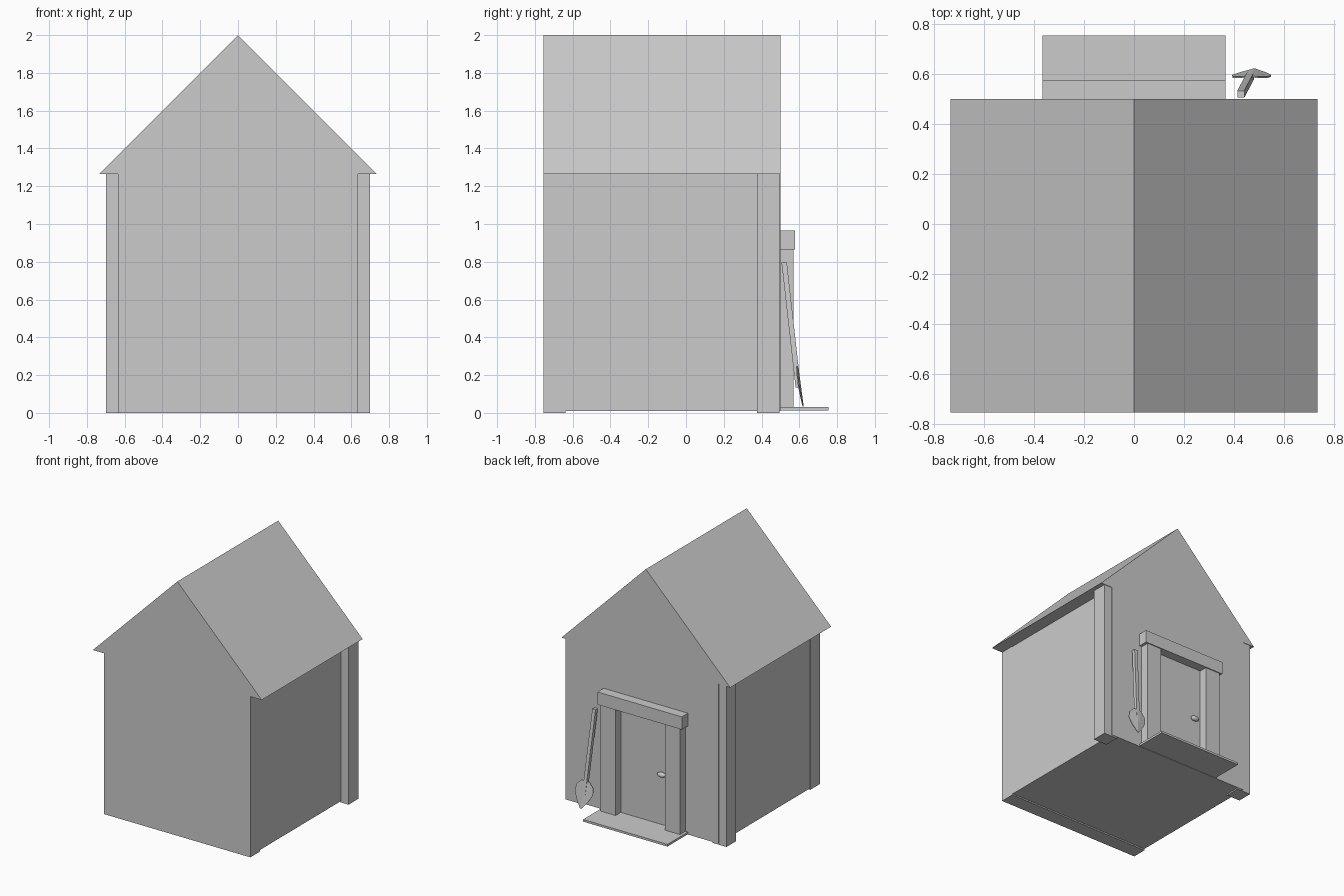
import bpy, bmesh
from mathutils import Vector

if "Cube" in bpy.data.objects:
    bpy.data.objects.remove(bpy.data.objects["Cube"])


def finish(name, bm):
    bmesh.ops.recalc_face_normals(bm, faces=bm.faces[:])
    me = bpy.data.meshes.new(name)
    bm.to_mesh(me)
    bm.free()
    ob = bpy.data.objects.new(name, me)
    bpy.context.collection.objects.link(ob)
    return ob


def box(name, x, y, z):
    bm = bmesh.new()
    bmesh.ops.create_cube(bm, size=1)
    for v in bm.verts:
        for i, r in enumerate((x, y, z)):
            v.co[i] = r[1] if v.co[i] > 0 else r[0]
    return finish(name, bm)


def extrude(name, points, offset):
    bm = bmesh.new()
    f = bm.faces.new([bm.verts.new(p) for p in points])
    new = bmesh.ops.extrude_face_region(bm, geom=[f], use_keep_orig=True)["geom"]
    bmesh.ops.translate(bm, vec=offset,
                        verts=[v for v in new if isinstance(v, bmesh.types.BMVert)])
    return finish(name, bm)


FRONT, BACK, EAVE = -0.755, 0.5, 1.265

# Shed body and the thicker front wall that reaches the ground
box("shed_body", (-0.633, 0.633), (-0.637, BACK), (0.01, EAVE))
box("front_wall", (-0.636, 0.636), (FRONT, -0.637), (0, EAVE))

# Solid gable roof
extrude("roof", [(-0.735, FRONT, EAVE), (0.735, FRONT, EAVE), (0, FRONT, 2)],
        (0, BACK - FRONT, 0))

# Corner posts and door jambs, mirrored left and right
for side, s in (("left", -1), ("right", 1)):
    box(side + "_corner_post", sorted((s * 0.58, s * 0.70)), (0.375, 0.496), (0, EAVE))
    box(side + "_door_jamb", sorted((s * 0.215, s * 0.345)), (0.49, 0.568), (0.03, 0.865))

# Door surround
box("door_lintel", (-0.367, 0.367), (0.49, 0.576), (0.865, 0.965))
box("door_step", (-0.367, 0.367), (0.49, 0.755), (0.013, 0.03))
box("door_panel", (-0.215, 0.215), (0.49, 0.503), (0.03, 0.865))

# Oval door knob
bpy.ops.mesh.primitive_uv_sphere_add(segments=16, ring_count=8, radius=1,
                                     location=(-0.15, 0.52, 0.43))
knob = bpy.context.object
knob.name = "door_knob"
knob.scale = (0.035, 0.02, 0.02)
bpy.ops.object.shade_smooth_by_angle()

# Leaning square shovel handle
top, bottom = Vector((0.428, 0.52, 0.795)), Vector((0.467, 0.594, 0.135))
h = 0.014
ring = [top + Vector((a * h, b * h, 0)) for a, b in ((-1, -1), (1, -1), (1, 1), (-1, 1))]
extrude("shovel_handle", ring, bottom - top)

# Folded shovel blade: half widths down a leaning centre line
rows = [(0.0, 0.035), (0.2, 0.072), (0.45, 0.078), (0.72, 0.05), (1.0, 0.006)]
a, b = Vector((0.463, 0.592, 0.245)), Vector((0.482, 0.620, 0.035))
bm = bmesh.new()
grid = []
for t, w in rows:
    c = a.lerp(b, t)
    grid.append([bm.verts.new(c + Vector((k * w, -0.01 * abs(k) * w / 0.078, 0)))
                 for k in (-1, 0, 1)])
for r0, r1 in zip(grid, grid[1:]):
    for i in range(2):
        bm.faces.new((r0[i], r0[i + 1], r1[i + 1], r1[i]))
blade = finish("shovel_blade", bm)
mod = blade.modifiers.new("thickness", 'SOLIDIFY')
mod.thickness = 0.006
mod.offset = 0
